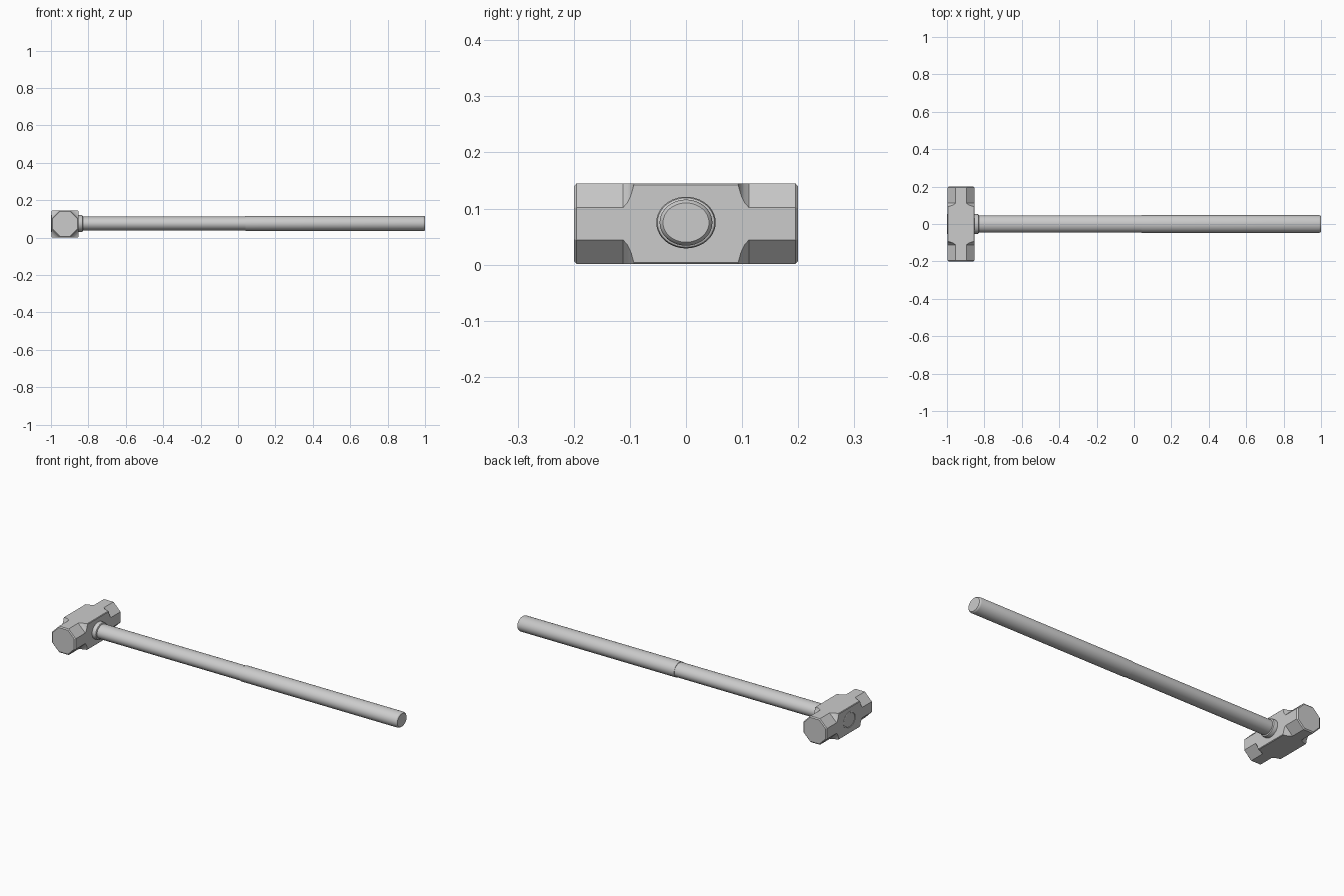
import bpy, bmesh, math

cube = bpy.data.objects.get("Cube")
if cube:
    bpy.data.objects.remove(cube, do_unlink=True)

steel = bpy.data.materials.new("plain grey")
steel.use_nodes = True
GREY = (0.6, 0.6, 0.6, 1)
steel.diffuse_color = GREY
steel.node_tree.nodes["Principled BSDF"].inputs["Base Color"].default_value = GREY

HEAD_X, MID_Z, HALF = -0.925, 0.073, 0.072


def loft(name, rings, angle=30):
    """Skin a list of equal-length point rings and cap both ends."""
    bm = bmesh.new()
    loops = [[bm.verts.new(p) for p in ring] for ring in rings]
    n = len(loops[0])
    for a, b in zip(loops, loops[1:]):
        for i in range(n):
            j = (i + 1) % n
            bm.faces.new((a[i], a[j], b[j], b[i]))
    bm.faces.new(loops[0])
    bm.faces.new(loops[-1])
    bmesh.ops.recalc_face_normals(bm, faces=bm.faces)
    mesh = bpy.data.meshes.new(name)
    bm.to_mesh(mesh)
    bm.free()
    mesh.materials.append(steel)
    obj = bpy.data.objects.new(name, mesh)
    bpy.context.collection.objects.link(obj)
    bpy.ops.object.select_all(action='DESELECT')
    bpy.context.view_layer.objects.active = obj
    obj.select_set(True)
    bpy.ops.object.shade_smooth_by_angle(angle=math.radians(angle))
    return obj


def octagon(y, half, cut):
    """Square section across the head with its corners cut off."""
    k = half - cut
    outline = [(half, -k), (half, k), (k, half), (-k, half),
               (-half, k), (-half, -k), (-k, -half), (k, -half)]
    return [(HEAD_X + x, y, MID_Z + z) for x, z in outline]


def oval(x, ry, rz, n=40):
    """Oval section across the handle."""
    turns = [2 * math.pi * i / n for i in range(n)]
    return [(x, ry * math.cos(t), MID_Z + 0.002 + rz * math.sin(t)) for t in turns]


# Head: square middle block flaring into octagonal striking ends
half_sections = [(0.2, HALF - 0.006, 0.038), (0.195, HALF, 0.043),
                 (0.112, HALF, 0.043), (0.104, HALF, 0.034),
                 (0.098, HALF, 0.021), (0.093, HALF, 0.003)]
sections = half_sections + [(-y, h, c) for y, h, c in reversed(half_sections)]
loft("hammer_head", [octagon(*s) for s in sections])

# Handle shaft, with the slightly thicker grip on its far half
loft("handle_shaft", [oval(x, 0.045, 0.038) for x in (-0.99, 0.05)])
loft("handle_grip", [oval(0.04, 0.047, 0.041), oval(0.99, 0.047, 0.041),
                     oval(0.996, 0.045, 0.039), oval(1.0, 0.041, 0.035)])

# Collar where the handle enters the head
loft("handle_collar", [oval(-0.87, 0.053, 0.046), oval(-0.838, 0.053, 0.046),
                       oval(-0.832, 0.051, 0.044), oval(-0.829, 0.045, 0.038)])

# Raised oval rim and handle end on the outer side of the head
loft("eye_rim", [oval(-0.98, 0.053, 0.046), oval(-0.9985, 0.053, 0.046),
                 oval(-1.0, 0.05, 0.043), oval(-1.0, 0.046, 0.039),
                 oval(-0.998, 0.044, 0.037)])
